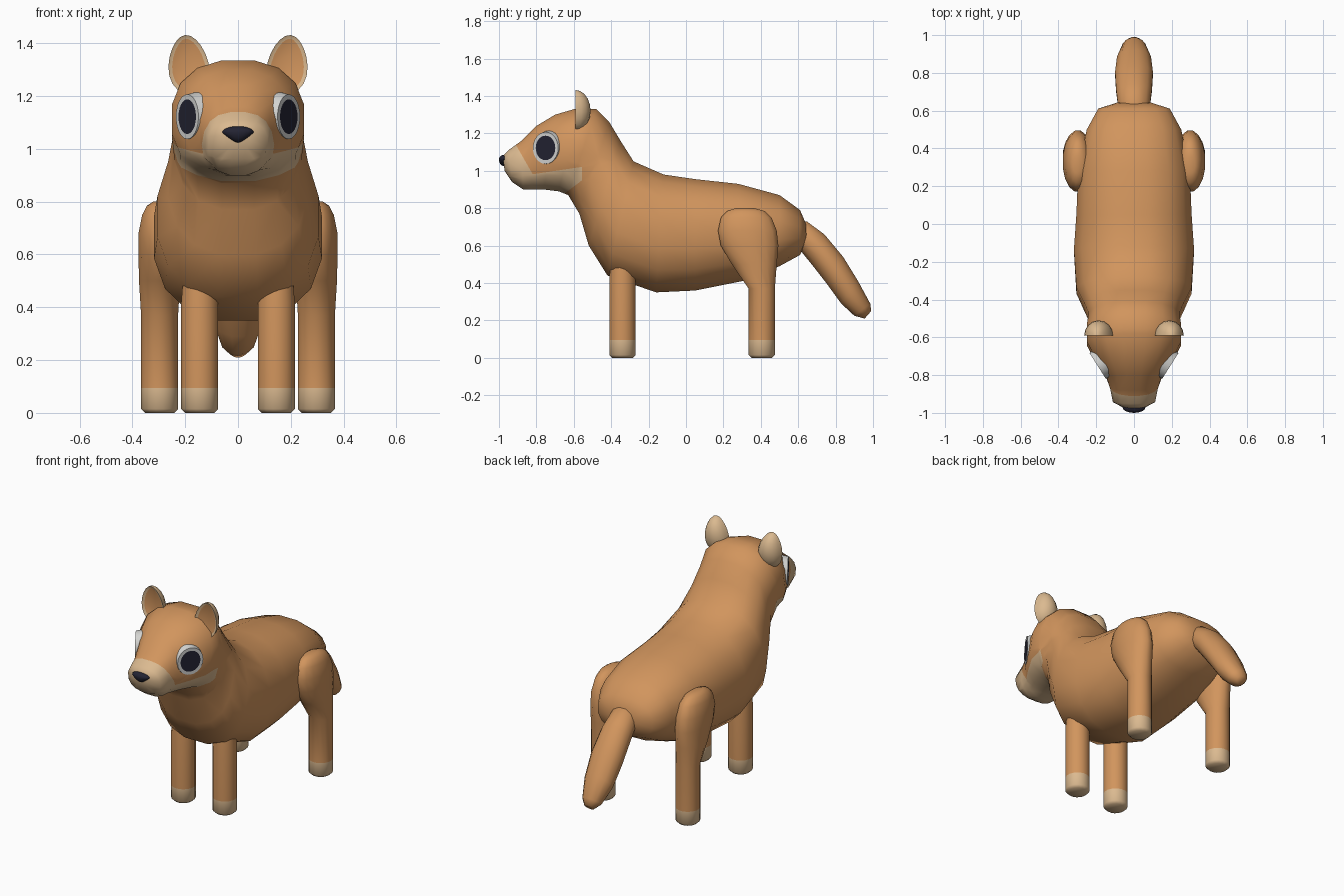
import bpy, bmesh, math
from mathutils import Matrix, Vector

cube = bpy.data.objects.get("Cube")
if cube:
    bpy.data.objects.remove(cube, do_unlink=True)


def material(name, rgb):
    m = bpy.data.materials.new(name)
    m.use_nodes = True
    m.diffuse_color = (*rgb, 1)
    bsdf = next(n for n in m.node_tree.nodes if n.type == "BSDF_PRINCIPLED")
    bsdf.inputs["Base Color"].default_value = (*rgb, 1)
    bsdf.inputs["Roughness"].default_value = 0.8
    return m


BROWN = material("warm_brown", (0.64, 0.30, 0.11))
TAN = material("pale_tan", (0.71, 0.49, 0.28))
WHITE = material("eye_white", (0.66, 0.66, 0.64))
DARK = material("dark_navy", (0.017, 0.017, 0.032))


def finish(name, bm, mats, sharp=50):
    """Turn a bmesh into a smooth-shaded object."""
    bmesh.ops.recalc_face_normals(bm, faces=bm.faces)
    me = bpy.data.meshes.new(name)
    bm.to_mesh(me)
    bm.free()
    for m in mats:
        me.materials.append(m)
    me.shade_smooth()
    me.set_sharp_from_angle(angle=math.radians(sharp))
    ob = bpy.data.objects.new(name, me)
    bpy.context.scene.collection.objects.link(ob)
    return ob


def loft(rings, sides=16, power=2.0, x=0.0):
    """Skin rings given as two opposite points (y, z), (y, z) and a half width."""
    bm = bmesh.new()
    e = 2 / power
    fit = math.cos(math.pi / sides) ** e
    loops = []
    for y1, z1, y2, z2, w in rings:
        mid = Vector((x, (y1 + y2) / 2, (z1 + z2) / 2))
        up = Vector((0, (y1 - y2) / 2, (z1 - z2) / 2))
        loop = []
        for i in range(sides):
            a = (i + 0.5) * math.tau / sides
            c, s = math.cos(a), math.sin(a)
            cx = math.copysign(abs(c) ** e, c) / fit
            sy = math.copysign(abs(s) ** e, s) / fit
            loop.append(bm.verts.new(mid + Vector((w * cx, 0, 0)) + up * sy))
        loops.append(loop)
    for a, b in zip(loops, loops[1:]):
        for i in range(sides):
            j = (i + 1) % sides
            bm.faces.new((a[i], a[j], b[j], b[i]))
    bm.faces.new(loops[0])
    bm.faces.new(loops[-1])
    return bm


# Body, neck and head in one skin, from rump to muzzle
bm = loft([
    (0.64, 0.72, 0.645, 0.63, 0.09),
    (0.61, 0.79, 0.61, 0.55, 0.19),
    (0.50, 0.87, 0.50, 0.49, 0.25),
    (0.28, 0.93, 0.30, 0.41, 0.295),
    (0.05, 0.955, 0.05, 0.36, 0.305),
    (-0.12, 0.98, -0.16, 0.35, 0.318),
    (-0.28, 1.05, -0.42, 0.44, 0.305),
    (-0.35, 1.16, -0.52, 0.60, 0.265),
    (-0.41, 1.26, -0.57, 0.77, 0.24),
    (-0.48, 1.33, -0.63, 0.87, 0.25),
    (-0.58, 1.335, -0.68, 0.89, 0.25),
    (-0.70, 1.30, -0.76, 0.90, 0.20),
    (-0.80, 1.24, -0.83, 0.90, 0.145),
    (-0.88, 1.16, -0.87, 0.90, 0.125),
    (-0.95, 1.11, -0.93, 0.94, 0.112),
    (-0.98, 1.08, -0.97, 1.00, 0.05),
], power=2.35)

# Tan muzzle and cheek marking, cut along planes
muzzle = (Vector((0, -0.91, 1.14)), Vector((0, -0.14, -0.08)))
cheek = [
    (Vector((0, -0.83, 0.98)), Vector((0, 0.15, -1))),
    (Vector((0, -0.555, 0.98)), Vector((0, -1, 0))),
    (Vector((0, -0.555, 0.95)), Vector((0, -0.08, 0.105))),
]
for co, no in [muzzle] + cheek:
    faces = [f for f in bm.faces if f.calc_center_median().y < -0.45
             and f.calc_center_median().z > 0.78]
    edges = {ed for f in faces for ed in f.edges}
    verts = {v for f in faces for v in f.verts}
    bmesh.ops.bisect_plane(bm, geom=faces + list(edges) + list(verts),
                           plane_co=co, plane_no=no, dist=1e-4)
for f in bm.faces:
    c = f.calc_center_median()
    inside = [(c - co).dot(no) > 0 for co, no in [muzzle] + cheek]
    f.material_index = int(inside[0] or all(inside[1:]))
finish("body_and_head", bm, [BROWN, TAN], 80)

# Tail
finish("tail", loft([
    (0.58, 0.72, 0.56, 0.60, 0.07),
    (0.645, 0.73, 0.615, 0.57, 0.085),
    (0.74, 0.66, 0.68, 0.49, 0.095),
    (0.84, 0.54, 0.75, 0.40, 0.10),
    (0.92, 0.41, 0.83, 0.29, 0.09),
    (0.985, 0.29, 0.90, 0.225, 0.06),
    (0.99, 0.25, 0.955, 0.21, 0.03),
], sides=12), [BROWN], 80)

# Nose, narrowing to a point below
bm = bmesh.new()
bmesh.ops.create_uvsphere(bm, u_segments=16, v_segments=10, radius=1)
for v in bm.verts:
    if v.co.z < 0:
        v.co.x *= 1 + 0.55 * v.co.z
    v.co = Vector((0, -0.972, 1.062)) + Vector(
        (v.co.x * 0.06, v.co.y * 0.028, v.co.z * (0.024 if v.co.z > 0 else 0.038)))
finish("nose", bm, [DARK])

# Leg sections: height, centre y, half depth, half width
LOWER = [(0.0, 0.055, 0.055), (0.015, 0.07, 0.07), (0.095, 0.07, 0.07)]
FRONT = [(z, -0.34, d, w) for z, d, w in LOWER] + [
    (0.42, -0.34, 0.07, 0.07), (0.55, -0.34, 0.06, 0.06)]
HIND = [(z, 0.405, d, w) for z, d, w in LOWER] + [
    (0.37, 0.405, 0.07, 0.07),
    (0.50, 0.365, 0.12, 0.078),
    (0.60, 0.34, 0.154, 0.08),
    (0.68, 0.328, 0.157, 0.08),
    (0.75, 0.322, 0.135, 0.066),
    (0.785, 0.32, 0.10, 0.048),
    (0.80, 0.315, 0.05, 0.025),
]

for side, label in ((1, "left"), (-1, "right")):
    # Legs with tan paws
    for part, x, rows in (("front_leg", 0.145, FRONT), ("hind_leg", 0.297, HIND)):
        bm = loft([(y - d, z, y + d, z, w) for z, y, d, w in rows], x=x * side)
        for f in bm.faces:
            f.material_index = int(f.calc_center_median().z < 0.09)
        finish(f"{label}_{part}", bm, [BROWN, TAN])

    # Ear: domed back, flat front with a sunken brown inside
    bm = bmesh.new()
    bmesh.ops.create_uvsphere(bm, u_segments=16, v_segments=10, radius=1)
    for v in bm.verts:
        v.co.x *= 1 - 0.18 * v.co.z
        v.co = Vector((v.co.x * 0.076, v.co.y * 0.08, v.co.z * 0.112))
    cut = bmesh.ops.bisect_plane(bm, geom=bm.verts[:] + bm.edges[:] + bm.faces[:],
                                 plane_co=(0, 0, 0), plane_no=(0, -1, 0),
                                 dist=1e-4, clear_outer=True)
    rim = [g for g in cut["geom_cut"] if isinstance(g, bmesh.types.BMEdge)]
    cap = bmesh.ops.contextual_create(bm, geom=rim)["faces"]
    bmesh.ops.recalc_face_normals(bm, faces=bm.faces)
    bmesh.ops.inset_individual(bm, faces=cap, thickness=0.014, depth=-0.008)
    for f in cap:
        f.material_index = 1
    bm.transform(Matrix.Translation((0.188 * side, -0.59, 1.32))
                 @ Matrix.Rotation(math.radians(6 * side), 4, "Y"))
    finish(f"{label}_ear", bm, [TAN, BROWN])

    # Eye: bevelled pale disc with an inset dark pupil
    bm = bmesh.new()
    bmesh.ops.create_cone(bm, cap_ends=True, segments=24,
                          radius1=0.09, radius2=0.08, depth=0.05)
    front = max(bm.faces, key=lambda f: f.calc_center_median().z)
    bmesh.ops.inset_individual(bm, faces=[front], thickness=0.018, depth=0)
    front.material_index = 1
    out = Vector((0.845 * side, -0.535, 0))
    turn = out.to_track_quat("Z", "Y").to_matrix().to_4x4()
    bm.transform(Matrix.Translation(Vector((0.178 * side, -0.742, 1.122)) - out * 0.008)
                 @ Matrix.Diagonal((1, 1, 1.06, 1)) @ turn)
    finish(f"{label}_eye", bm, [WHITE, DARK], 30)
